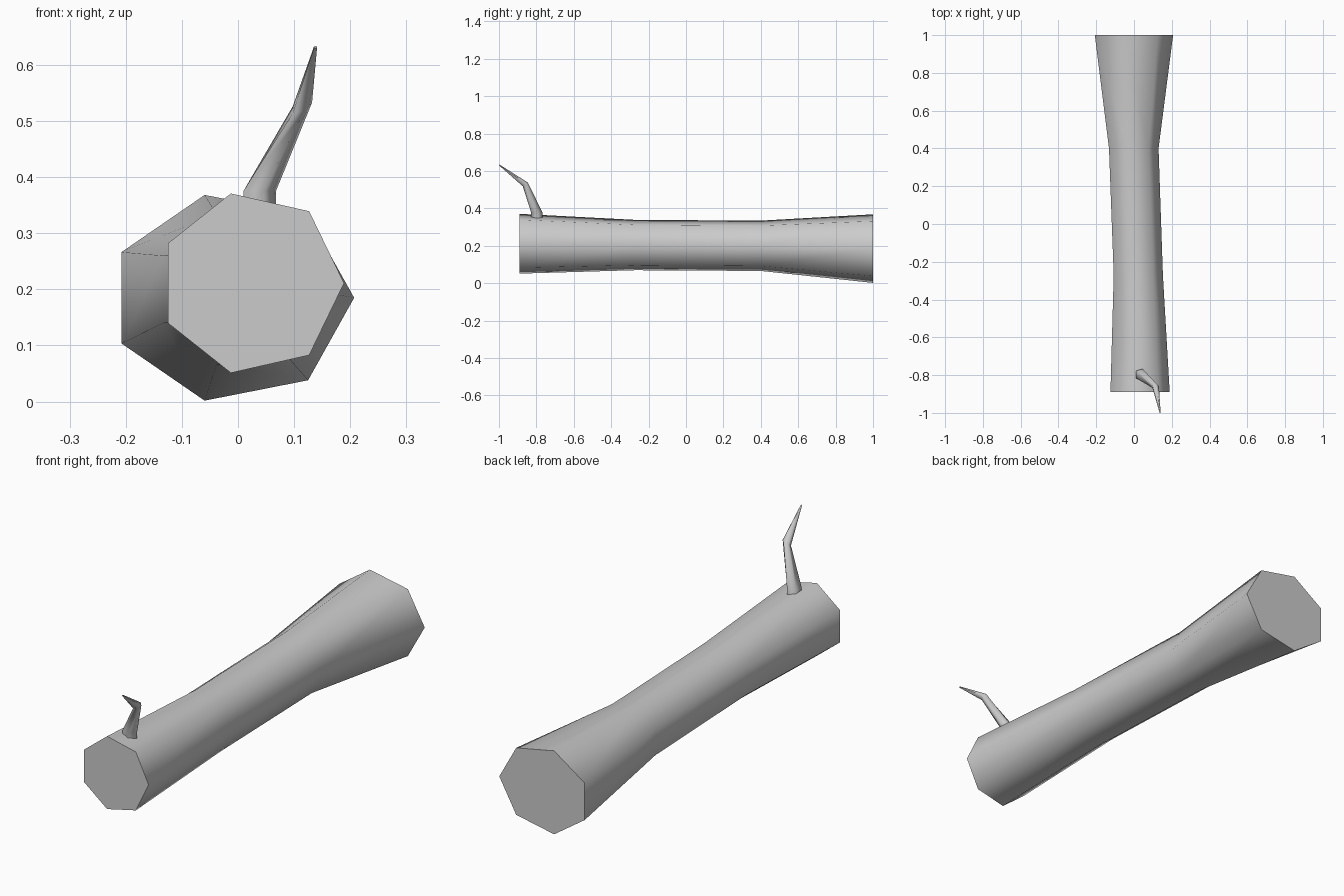
import bpy
import math

cube = bpy.data.objects.get("Cube")
if cube:
    bpy.data.objects.remove(cube, do_unlink=True)

grey = bpy.data.materials.new("plain grey")
grey.use_nodes = True
colour = (0.6, 0.6, 0.6, 1)
grey.diffuse_color = colour
grey.node_tree.nodes["Principled BSDF"].inputs["Base Color"].default_value = colour


def polygon(sides):
    """Unit polygon with one corner pointing along +x."""
    return [(math.cos(math.tau * i / sides), math.sin(math.tau * i / sides))
            for i in range(sides)]


def loft(name, rings):
    """Skin a closed solid through rings of points."""
    n = len(rings[0])
    verts = [p for ring in rings for p in ring]
    faces = [list(range(n))[::-1],
             list(range(len(verts) - n, len(verts)))]
    for r in range(len(rings) - 1):
        for i in range(n):
            j = (i + 1) % n
            a, b = r * n, (r + 1) * n
            faces.append([a + i, a + j, b + j, b + i])
    mesh = bpy.data.meshes.new(name)
    mesh.from_pydata(verts, [], faces)
    mesh.materials.append(grey)
    obj = bpy.data.objects.new(name, mesh)
    bpy.context.collection.objects.link(obj)
    bpy.ops.object.select_all(action='DESELECT')
    obj.select_set(True)
    bpy.context.view_layer.objects.active = obj
    # Consistent outward faces
    bpy.ops.object.mode_set(mode='EDIT')
    bpy.ops.mesh.select_all(action='SELECT')
    bpy.ops.mesh.normals_make_consistent(inside=False)
    bpy.ops.object.mode_set(mode='OBJECT')
    bpy.ops.object.shade_smooth_by_angle(angle=math.radians(76))
    return obj


# Log: seven-sided trunk, y / centre x / centre z / radius x / radius z
trunk = [(-0.89, 0.024, 0.211, 0.165, 0.164),
         (-0.27, 0.016, 0.204, 0.137, 0.138),
         (0.40, -0.008, 0.200, 0.138, 0.138),
         (1.00, -0.011, 0.185, 0.218, 0.188)]
loft("log", [[(cx + rx * c, y, cz + rz * s) for c, s in polygon(7)]
             for y, cx, cz, rx, rz in trunk])

# Twig: five-sided, bent forward; centre / radius x / radius y / tilt x / tilt y
twig = [((0.036, -0.797, 0.32), 0.032, 0.032, 0, 0),
        ((0.036, -0.797, 0.376), 0.032, 0.032, 0, 0),
        ((0.113, -0.859, 0.526), 0.019, 0.0145, 0.37, 0.7),
        ((0.138, -0.998, 0.632), 0.003, 0.002, 0, 1)]
loft("twig", [[(x + rx * c, y + ry * s, z + tx * rx * c + ty * ry * s)
               for c, s in polygon(5)]
              for (x, y, z), rx, ry, tx, ty in twig])
